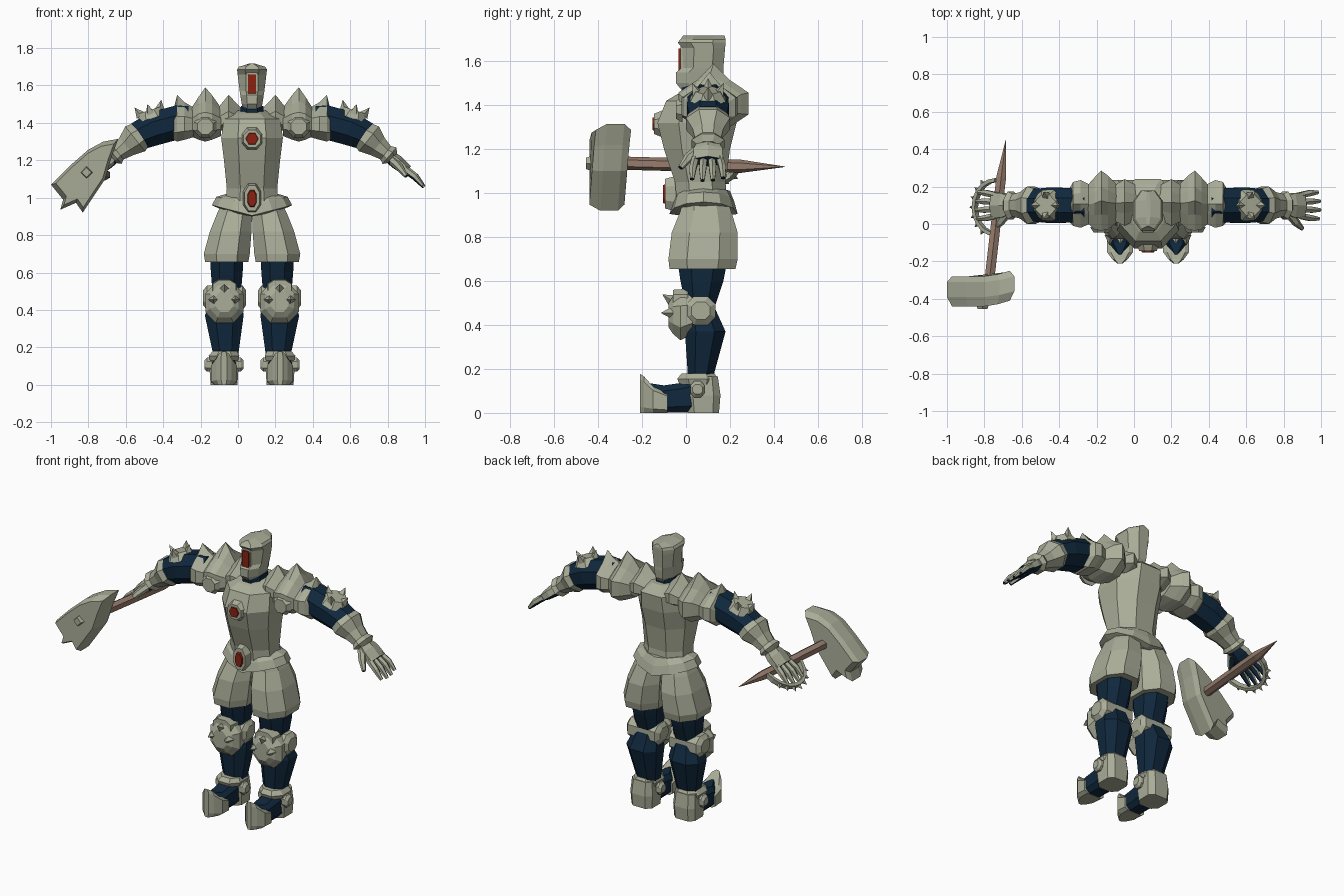
import bpy, bmesh, math
from mathutils import Vector as V

CX = 0.075  # body centre line


def material(name, col):
    m = bpy.data.materials.new(name)
    m.diffuse_color = (*col, 1)
    return m


STEEL = material("pale_steel", (0.40, 0.42, 0.315))
BLUE = material("navy_cloth", (0.005, 0.021, 0.046))
RED = material("red_gem", (0.25, 0.016, 0.006))
WOOD = material("brown_wood", (0.30, 0.20, 0.15))


def part(name, pieces, mat, both=True, off=CX, under=None):
    """Skin each list of rings; mirror about the centre line when both is set."""
    bm = bmesh.new()
    for s in ((1, -1) if both else (1,)):
        for rings in pieces:
            rows = [[bm.verts.new((off + s * p[0], p[1], p[2])) for p in r] for r in rings]
            n = len(rows[0])
            for a, b in zip(rows, rows[1:]):
                for i in range(n):
                    j = (i + 1) % n
                    bm.faces.new((a[i], a[j], b[j], b[i]))
            bm.faces.new(rows[0][::-1])
            bm.faces.new(rows[-1])
    bmesh.ops.remove_doubles(bm, verts=bm.verts, dist=1e-5)
    bmesh.ops.recalc_face_normals(bm, faces=bm.faces)
    me = bpy.data.meshes.new(name)
    me.materials.append(mat)
    if under:  # second colour on faces that look down
        me.materials.append(under)
        bm.normal_update()
        for f in bm.faces:
            f.material_index = int(f.normal.z < -0.55)
    bm.to_mesh(me)
    bm.free()
    ob = bpy.data.objects.new(name, me)
    bpy.context.collection.objects.link(ob)
    return ob


def ring(axis, t, a0, a1, b0, b1, k=0.27, peak=None):
    """Chamfered rectangle across an axis, with an optional raised top point."""
    da, db = (a1 - a0) * k, (b1 - b0) * k
    pts = [(a0 + da, b0), (a1 - da, b0), (a1, b0 + db), (a1, b1 - db), (a1 - da, b1)]
    if peak is not None:
        pts.append(((a0 + a1) / 2, b1 + peak))
    pts += [(a0 + da, b1), (a0, b1 - db), (a0, b0 + db)]
    put = {"x": lambda a, b: (t, a, b), "y": lambda a, b: (a, t, b), "z": lambda a, b: (a, b, t)}[axis]
    return [put(a, b) for a, b in pts]


def loft(axis, *secs, k=0.27):
    return [ring(axis, *s[:5], k=k, peak=s[5] if len(s) > 5 else None) for s in secs]


def cone(base, direction, r0, r1, h, n=4, turn=0.0, sx=1.0):
    d = V(direction).normalized()
    u = d.cross(V((0, 0, 1)) if abs(d.z) < 0.9 else V((0, 1, 0))).normalized()
    w = d.cross(u)
    ang = [turn + 2 * math.pi * i / n for i in range(n)]
    return [[V(base) + d * t + (u * math.cos(a) * sx + w * math.sin(a)) * r for a in ang]
            for t, r in ((0, r0), (h, r1))]


def limb(path, n=8):
    """Tube through (x, y, z, half width, half height) points."""
    out = []
    for i, p in enumerate(path):
        d = (V(path[min(i + 1, len(path) - 1)][:3]) - V(path[max(i - 1, 0)][:3])).normalized()
        u = V((0, 1, 0)) if abs(d.y) < 0.9 else V((1, 0, 0))
        w = d.cross(u).normalized()
        u = w.cross(d)
        c = 1 / math.cos(math.pi / n)
        out.append([V(p[:3]) + u * p[3] * c * math.cos(a) + w * p[4] * c * math.sin(a)
                    for a in (math.pi / n + 2 * math.pi * j / n for j in range(n))])
    return out


# torso, neck and helmet
part("breastplate", [loft("z", (0.93, -.145, .145, -.04, .19), (1.05, -.135, .135, -.05, .18),
     (1.2, -.15, .15, -.10, .20), (1.32, -.165, .165, -.13, .23), (1.42, -.15, .15, -.09, .24),
     (1.45, -.10, .10, -.04, .21), (1.465, -.075, .075, .01, .18))], STEEL, False)
part("neck", [loft("z", (1.42, -.065, .065, -.02, .15), (1.49, -.06, .06, -.02, .15))], BLUE, False)
part("helmet", [loft("z", (1.475, -.05, .05, -.025, .15), (1.50, -.055, .055, -.045, .165),
     (1.55, -.063, .063, -.045, .17), (1.57, -.066, .066, -.018, .17), (1.66, -.077, .077, -.015, .178),
     (1.685, -.08, .08, -.038, .18), (1.70, -.07, .07, -.025, .18), (1.718, -.012, .012, -.012, .175))],
     STEEL, False)
part("visor_frame", [loft("y", (0.0, -.038, .038, 1.53, 1.68), (-.026, -.032, .032, 1.54, 1.67), k=.1)],
     STEEL, False)
part("visor", [loft("y", (-.02, -.023, .023, 1.55, 1.66), (-.034, -.022, .022, 1.552, 1.658), k=.05)],
     RED, False)

# chest and belt gems
F = (0, -1, 0)
part("gem_mounts", [cone((0, -.11, 1.315), F, .065, .05, .035, 8, math.pi / 8),
     loft("y", (-.04, -.05, .05, .915, 1.08), (-.095, -.04, .04, .93, 1.065))], STEEL, False)
part("gems", [cone((0, -.13, 1.315), F, .038, .033, .022, 6),
     loft("y", (-.08, -.03, .03, .945, 1.05), (-.105, -.022, .022, .955, 1.035))], RED, False)

# flared belt dipping to a point in front and back
def belt_ring(z, hw, hy, dip):
    pts = [(hw * math.cos(a), .08 + hy * math.sin(a)) for a in (math.tau * i / 12 for i in range(12))]
    return [(x, y, z - dip * (1 - abs(x) / hw)) for x, y in pts]
part("belt", [[belt_ring(1.02, .14, .12, .01), belt_ring(1.005, .19, .14, .045),
     belt_ring(.96, .215, .155, .055), belt_ring(.93, .15, .12, .03)]], STEEL, False)

# shorts and legs
part("shorts", [loft("z", (.96, 0, .165, -.02, .19), (.92, 0, .185, -.025, .205), (.82, .003, .225, -.065, .235),
     (.70, .012, .258, -.08, .235), (.655, .02, .25, -.075, .225))], STEEL)
part("legs", [loft("z", (.70, .045, .225, -.04, .19), (.60, .05, .22, -.025, .17), (.48, .06, .21, 0, .13),
     (.37, .045, .252, -.005, .18), (.15, .075, .205, .01, .12))], BLUE)

# knee guards with spikes
KX = .148
part("knee_guards", [
    loft("x", (.032, .025, .11, .425, .505), (.05, 0, .135, .40, .53), (.24, 0, .135, .40, .53),
         (.262, .025, .11, .425, .505)),
    loft("y", (.03, .05, .245, .36, .54), (-.025, .045, .25, .33, .545), (-.06, .07, .225, .36, .53),
         (-.08, .10, .195, .39, .50)),
    loft("y", (.01, .08, .215, .47, .565), (-.06, .085, .21, .48, .56))], STEEL)
part("knee_spikes", [cone((KX + dx, -.06, z), (dx, -1, up), .03, 0, .055)
     for dx, z, up in ((-.055, .455, 0), (.055, .455, 0), (0, .51, .6))], STEEL)

# boots
part("boots", [loft("z", (0, .078, .222, .01, .15), (.08, .073, .227, 0, .157), (.165, .08, .22, .01, .145), k=.2),
     loft("z", (.13, .075, .225, -.03, .14), (.155, .068, .232, -.04, .145), (.18, .08, .21, -.02, .13)),
     loft("x", (.045, .03, .075, .085, .13), (.06, .02, .085, .07, .145), (.24, .02, .085, .07, .145),
          (.255, .03, .075, .085, .13)),
     loft("y", (-.085, .08, .22, 0, .09), (-.15, .08, .22, 0, .12), (-.19, .11, .19, 0, .165),
          (-.21, .135, .165, 0, .178), k=.15)], STEEL)
part("boot_cloth", [loft("y", (.03, .085, .215, .002, .15), (-.03, .088, .212, .002, .135),
     (-.10, .09, .21, .002, .125), (-.165, .14, .16, .04, .135), k=.2)], BLUE)

# layered shoulder plates
part("shoulder_plates", [
    loft("x", (.05, .03, .2, 1.36, 1.45, .02), (.125, -.01, .24, 1.36, 1.50, .05), (.19, .02, .2, 1.36, 1.45, .02)),
    loft("x", (.165, .01, .21, 1.33, 1.46, .02), (.215, -.03, .26, 1.31, 1.50, .05),
         (.25, -.035, .285, 1.30, 1.515, .075), (.285, -.03, .25, 1.31, 1.50, .04), (.33, .01, .2, 1.33, 1.45, .02)),
    loft("x", (.29, .01, .2, 1.33, 1.45, .02), (.36, -.02, .235, 1.31, 1.48, .03),
         (.40, -.01, .225, 1.30, 1.485, .065), (.42, .01, .19, 1.31, 1.45, .02))], STEEL)
part("shoulder_bosses", [cone((.25, -.015, 1.38), F, .065, .045, .03, 8, math.pi / 8)], STEEL)

# arms, bracers, spiked arm plates
AY = .1
part("upper_arms", [limb([(.34, AY, 1.405, .085, .085), (.39, AY, 1.405, .092, .09), (.52, AY, 1.37, .095, .09),
     (.62, AY, 1.325, .085, .075)])], BLUE)
part("bracers", [limb([(.595, AY, 1.335, .09, .075), (.625, AY, 1.315, .10, .085), (.67, AY, 1.275, .07, .06),
     (.715, AY, 1.24, .06, .045), (.735, AY, 1.225, .075, .058), (.75, AY, 1.21, .05, .035)])], STEEL)
N = V((.3, 0, .95)).normalized()
P = V((.535, AY, 1.425))
part("arm_plates", [cone(P, N, .088, .06, .045, 8, math.pi / 8)], STEEL)
part("arm_spikes", [cone(P + N * .03 + V((a, b, -a * .3)), N + V((a * 9, b * 9, 0)), .028, 0, .055)
     for a, b in ((-.05, 0), (.05, 0), (0, -.05), (0, .05))], STEEL)

# hands: palm, four fingers, thumb
hand = [limb([(.73, AY, 1.225, .045, .03), (.775, AY, 1.19, .066, .033), (.83, AY, 1.145, .068, .026)], 6)]
for i, reach in enumerate((.93, 1.0, .98, .88)):
    y, s = .043 + .037 * i, 1 + .08 * (i - 1.5)
    hand.append(limb([(.815, y, 1.155, .016, .019), (.815 + .06 * reach, y + .008 * (i - 1.5), 1.155 - .045 * reach, .016, .017),
                      (.815 + .105 * reach, y + .01 * (i - 1.5), 1.155 - .098 * reach, .009, .009)], 6))
hand.append(limb([(.755, .06, 1.195, .025, .022), (.79, .01, 1.16, .02, .018), (.825, -.025, 1.115, .01, .01)], 6))
part("hands", hand, STEEL, under=BLUE)

# war axe: shaft, head, front stud, toothed hand guard
part("axe_shaft", [limb([(-.787, -.42, 1.14, .026, .026), (-.71, .25, 1.122, .026, .026),
     (-.685, .45, 1.12, .001, .001)], 6)], WOOD, False, 0)
OUT = [(-1.0, 1.07), (-.90, 1.17), (-.80, 1.257), (-.72, 1.30), (-.64, 1.315), (-.675, 1.22), (-.71, 1.10),
       (-.83, .92), (-.866, .973), (-.95, .936), (-.935, .99)]
def head_ring(y, s):
    return [(-.81 + (x + .81) * s, y + max(0, x + .76) * .25, 1.12 + (z - 1.12) * s) for x, z in OUT]
part("axe_head", [[head_ring(-.28, .86), head_ring(-.31, 1), head_ring(-.39, 1), head_ring(-.44, .86)]],
     STEEL, False, 0)
part("axe_stud", [cone((-.81, -.43, 1.135), F, .034, .026, .025)], STEEL, False, 0)

E = V((-.8, 0, -.6))
def guard_point(t, grow=0.0):
    return V((-.735, .09, 1.13)) + V((0, 1, 0)) * math.cos(t) * (.135 + grow) + E * math.sin(t) * (.135 + grow)
W = V((-.6, 0, .8)) * .016
steps = [math.pi * i / 10 for i in range(11)]
guard = [[[guard_point(t, g) + W * s for g, s in ((0, -1), (.02, -1), (.02, 1), (0, 1))] for t in steps]]
guard += [cone(guard_point(t, .012), guard_point(t, 1) - guard_point(t), .018, 0, .035) for t in steps[2:9]]
part("hand_guard", guard, STEEL, False, 0)
